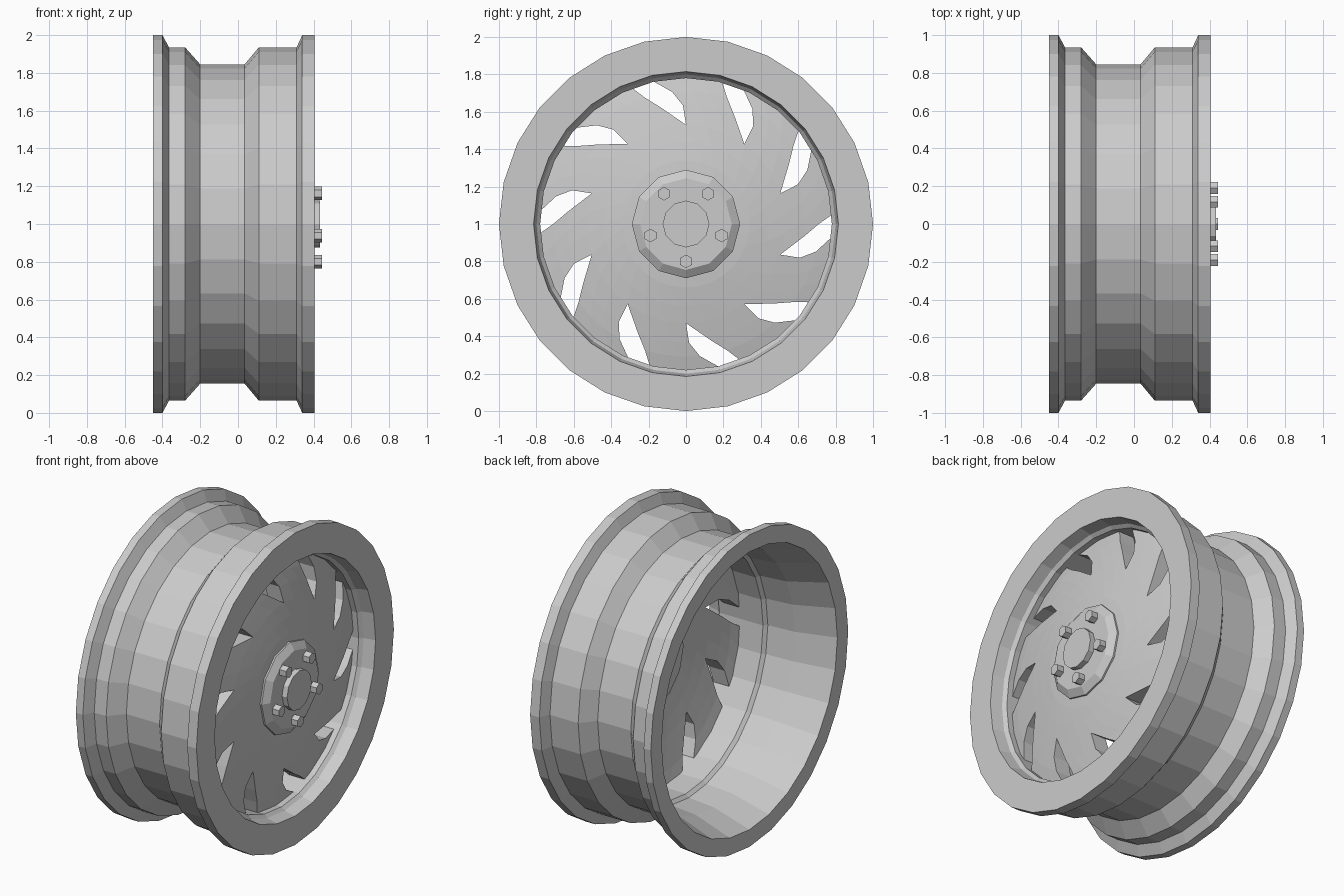
import bpy, bmesh
from math import sin, cos, radians, pi

if "Cube" in bpy.data.objects:
    bpy.data.objects.remove(bpy.data.objects["Cube"])

AXLE_Z = 1.0  # wheel axis runs along x at this height


def finish(name, bm):
    bmesh.ops.recalc_face_normals(bm, faces=bm.faces)
    me = bpy.data.meshes.new(name)
    bm.to_mesh(me)
    bm.free()
    ob = bpy.data.objects.new(name, me)
    bpy.context.collection.objects.link(ob)
    return ob


def revolve(name, profile, sides, closed=False, y=0.0, z=0.0, phase=0.0):
    """Turn an (x, radius) profile about the x direction; open profiles get end caps."""
    bm = bmesh.new()
    rings = []
    for x, r in profile:
        ring = []
        for i in range(sides):
            a = phase + 2 * pi * i / sides
            ring.append(bm.verts.new((x, y + r * cos(a), AXLE_Z + z + r * sin(a))))
        rings.append(ring)
    pairs = list(zip(rings, rings[1:]))
    if closed:
        pairs.append((rings[-1], rings[0]))
    else:
        bm.faces.new(rings[0])
        bm.faces.new(rings[-1])
    for p, q in pairs:
        for i in range(sides):
            j = (i + 1) % sides
            bm.faces.new((p[i], p[j], q[j], q[i]))
    return finish(name, bm)


# Rim barrel with drop centre, two flanges and stepped inner wall
revolve("rim", [
    (-0.45, 1.0), (-0.40, 1.0), (-0.365, 0.935), (-0.28, 0.935),
    (-0.20, 0.845), (0.035, 0.845), (0.11, 0.935), (0.31, 0.935),
    (0.34, 1.0), (0.405, 1.0), (0.405, 0.815), (0.33, 0.80),
    (0.31, 0.78), (0.0, 0.78), (-0.02, 0.80), (-0.20, 0.815), (-0.45, 0.89),
], 28, closed=True)

# Swept spokes: rows of (radius, low angle, high angle, front x) for one blade
rows = [(0.22, 30, 66, 0.365), (0.34, 40, 76, 0.355), (0.44, 48, 84, 0.34),
        (0.53, 54, 90, 0.325), (0.635, 66, 91.5, 0.305),
        (0.71, 72, 96, 0.29), (0.79, 76, 103.5, 0.27)]
SPOKES, COLS = 10, 3
bm = bmesh.new()
for k in range(SPOKES):
    grid = []
    for r, lo, hi, x in rows:
        line = []
        for c in range(COLS + 1):
            a = radians(lo + (hi - lo) * c / COLS + 36 * k)
            line.append(bm.verts.new((x, r * cos(a), AXLE_Z + r * sin(a))))
        grid.append(line)
    for p, q in zip(grid, grid[1:]):
        for c in range(COLS):
            bm.faces.new((p[c], q[c], q[c + 1], p[c + 1]))
bmesh.ops.remove_doubles(bm, verts=bm.verts, dist=0.001)
# Thicken the web backwards
back = bmesh.ops.extrude_face_region(bm, geom=bm.faces[:], use_keep_orig=True)
bmesh.ops.translate(bm, vec=(-0.11, 0, 0),
                    verts=[g for g in back["geom"] if isinstance(g, bmesh.types.BMVert)])
finish("spokes", bm)

# Hub with chamfered face, and centre cap
revolve("hub", [(0.22, 0.29), (0.37, 0.29), (0.40, 0.245)], 12)
revolve("centre_cap", [(0.38, 0.125), (0.435, 0.125)], 12)

# Five hexagonal wheel nuts
for i in range(5):
    a = radians(-90 + 72 * i)
    revolve(f"wheel_nut_{i + 1}", [(0.38, 0.036), (0.445, 0.036)], 6,
            y=0.2 * cos(a), z=0.2 * sin(a), phase=pi / 2)
